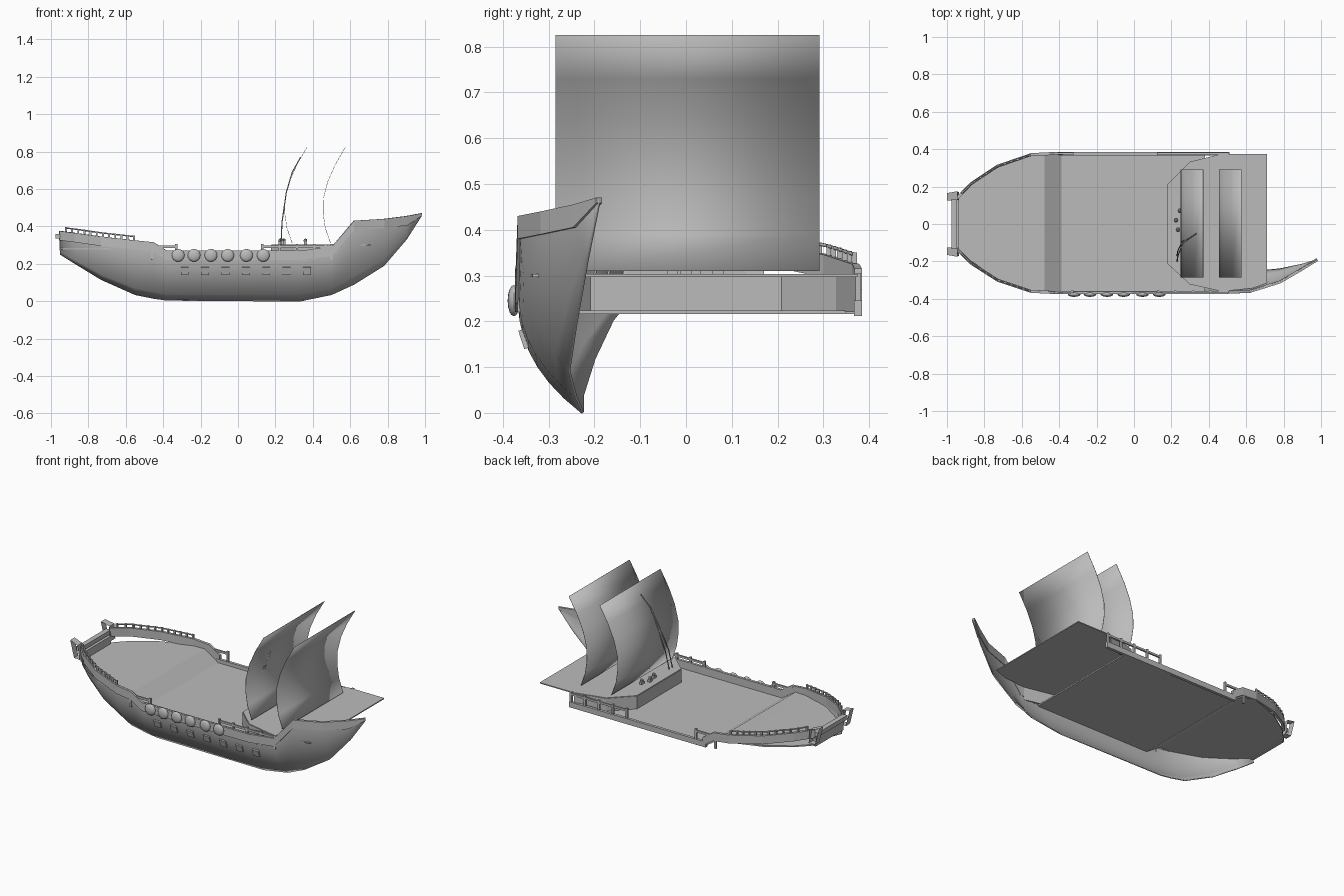
import bpy, bmesh, math
from mathutils import Vector

old = bpy.data.objects.get("Cube")
if old:
    bpy.data.objects.remove(old)

grey = bpy.data.materials.new("plain_grey")
grey.use_nodes = True
grey.diffuse_color = (0.5, 0.5, 0.5, 1)
grey.node_tree.nodes["Principled BSDF"].inputs["Base Color"].default_value = (0.5, 0.5, 0.5, 1)


def finish(name, bm, thick=0, smooth=False, offset=0):
    bmesh.ops.recalc_face_normals(bm, faces=bm.faces)
    me = bpy.data.meshes.new(name)
    bm.to_mesh(me)
    bm.free()
    ob = bpy.data.objects.new(name, me)
    bpy.context.collection.objects.link(ob)
    me.materials.append(grey)
    if smooth:
        bpy.ops.object.select_all(action='DESELECT')
        ob.select_set(True)
        bpy.context.view_layer.objects.active = ob
        bpy.ops.object.shade_smooth_by_angle(angle=math.radians(35))
    if thick:
        mod = ob.modifiers.new("thickness", 'SOLIDIFY')
        mod.thickness = thick
        mod.offset = offset
    return ob


def loft(name, rows, **kw):
    """Skin a grid of point rows."""
    bm = bmesh.new()
    grid = [[bm.verts.new(p) for p in row] for row in rows]
    for a, b in zip(grid, grid[1:]):
        for i in range(len(a) - 1):
            bm.faces.new((a[i], a[i + 1], b[i + 1], b[i]))
    return finish(name, bm, **kw)


def box(name, lo, hi, tilt=0):
    bm = bmesh.new()
    bmesh.ops.create_cube(bm, size=1)
    lo, hi = Vector(lo), Vector(hi)
    bmesh.ops.scale(bm, vec=hi - lo, verts=bm.verts)
    ob = finish(name, bm)
    ob.location = (lo + hi) / 2
    ob.rotation_euler.x = tilt
    return ob


def tube(name, pts, r):
    cu = bpy.data.curves.new(name, 'CURVE')
    cu.dimensions = '3D'
    cu.bevel_depth = r
    cu.bevel_resolution = 1
    sp = cu.splines.new('POLY')
    sp.points.add(len(pts) - 1)
    for p, co in zip(sp.points, pts):
        p.co = (*co, 1)
    ob = bpy.data.objects.new(name, cu)
    bpy.context.collection.objects.link(ob)
    cu.materials.append(grey)


# Hull stations: x, top y, top z, keel y, keel z
stations = [
    (-.95, -.13, .375, -.12, .25), (-.87, -.21, .365, -.16, .20),
    (-.73, -.30, .345, -.20, .115), (-.55, -.36, .325, -.225, .035),
    (-.45, -.365, .315, -.225, .015), (-.38, -.365, .27, -.225, .005),
    (.33, -.365, .27, -.225, 0), (.5, -.365, .29, -.24, .035),
    (.62, -.36, .43, -.255, .09), (.78, -.31, .44, -.24, .19),
    (.9, -.24, .455, -.215, .33), (.98, -.19, .47, -.19, .455)]


def at(x, k):
    """Interpolate a station column at x."""
    for a, b in zip(stations, stations[1:]):
        if x <= b[0]:
            t = (x - a[0]) / (b[0] - a[0])
            return a[k] + t * (b[k] - a[k])
    return stations[-1][k]


def hull_y(v, yt, yk):
    return yk + (yt - yk) * (1 - (1 - v) ** 2.5)


# Single curved hull side
loft("hull_side", [[(x, hull_y(i / 8, yt, yk), zk + (zt - zk) * i / 8) for i in range(9)]
                   for x, yt, zt, yk, zk in stations], thick=.006, smooth=True)


def bulwark(name, side, stas):
    rows = []
    for x, yt, zt, yk, zk in stas:
        h = min(.05, (zt - zk) * .8)
        rows.append([(x, side * -yt, zt - h), (x, side * -yt, zt)])
    loft(name, rows, thick=.016)


bulwark("front_bulwark", -1, stations)
bulwark("back_stern_bulwark", 1.03, stations[:6])

# Decks
deck_x = [-.95, -.87, -.73, -.55, -.48, -.39, .38]
loft("main_deck", [[(x, at(x, 1), .28 if x < -.45 else .22),
                    (x, -at(x, 1) * 1.03, .28 if x < -.45 else .22)] for x in deck_x], thick=.008)

fore = [(.48, -.36), (.3, -.32), (.18, -.21), (.18, .21), (.3, .33), (.48, .375)]
bm = bmesh.new()
bm.faces.new([bm.verts.new((x, y, .3)) for x, y in fore + [(.71, .375), (.71, -.335)]])
finish("fore_deck", bm, thick=.006)
loft("fore_bulkhead", [[(x, y, .22), (x, y, .3)] for x, y in fore], thick=.006)

# Stern: transom, beams, corner posts
box("transom", (-.955, -.13, .27), (-.935, .13, .33))
box("transom_beam", (-.975, -.14, .335), (-.945, .14, .36))
for s in (-1, 1):
    loft("stern_corner_post", [[(-1, s * .125, .4), (-1, s * .165, .4)],
                               [(-.975, s * .125, .3), (-.975, s * .165, .3)],
                               [(-.935, s * .125, .3), (-.935, s * .17, .3)],
                               [(-.945, s * .13, .385), (-.945, s * .175, .385)],
                               [(-1, s * .125, .4), (-1, s * .165, .4)]])

# Stern balusters and handrails, both sides
for s in (-1, 1.03):
    xs = [-.92 + .033 * i for i in range(12)]
    for x in xs:
        y, z = -s * at(x, 1), at(x, 2)
        box("baluster", (x - .005, y - .005, z), (x + .005, y + .005, z + .024))
    tube("stern_handrail", [(x, -s * at(x, 1), at(x, 2) + .02) for x in xs], .004)

# Waist rails, both sides
for y in (-.362, .376):
    for x0, x1 in ((-.46, -.33), (.13, .5)):
        box("waist_rail", (x0, y - .005, .285), (x1, y + .005, .297))
        n = round((x1 - x0) / .09)
        for i in range(n + 1):
            x = x0 + (x1 - x0) * i / n
            box("waist_post", (x - .006, y - .006, .22), (x + .006, y + .006, .305))
box("back_gunwale", (-.4, .367, .212), (.51, .384, .245))

# Round shields hung on the rail
for x in (-.32, -.235, -.145, -.055, .045, .135):
    bm = bmesh.new()
    bmesh.ops.create_uvsphere(bm, u_segments=16, v_segments=8, radius=.034)
    bmesh.ops.scale(bm, vec=(1, .4, 1), verts=bm.verts)
    finish("shield", bm, smooth=True).location = (x, -.376, .245)

# Gun port lids
for i in range(7):
    x = -.285 + .109 * i
    box("port_lid", (x - .021, -.36, .14), (x + .021, -.348, .182), tilt=math.radians(18))

# Two curved sails
sail = [(.29, .31), (.262, .39), (.25, .47), (.252, .55), (.275, .64), (.315, .73), (.37, .825)]
for name, dx in (("rear_sail", 0), ("fore_sail", .205)):
    loft(name, [[(x + dx, -.285, z), (x + dx, .292, z)] for x, z in sail],
         thick=.002, smooth=True)

# Rigging ropes hanging before the rear sail
for d in (0, .03):
    tube("rigging_rope", [(.23, -.2 + d, .3), (.235, -.17 + d, .42), (.258, -.11 + d / 2, .58),
                          (.29, -.08, .69), (.335, -.05, .77)], .003)

# Small fittings on the fore deck
for x, y in ((.225, .02), (.235, -.03), (.245, .07), (.36, .0)):
    box("deck_fitting_base", (x - .008, y - .012, .3), (x + .008, y + .012, .318))
    bm = bmesh.new()
    bmesh.ops.create_icosphere(bm, subdivisions=1, radius=.011)
    finish("deck_fitting_knob", bm).location = (x, y, .325)
